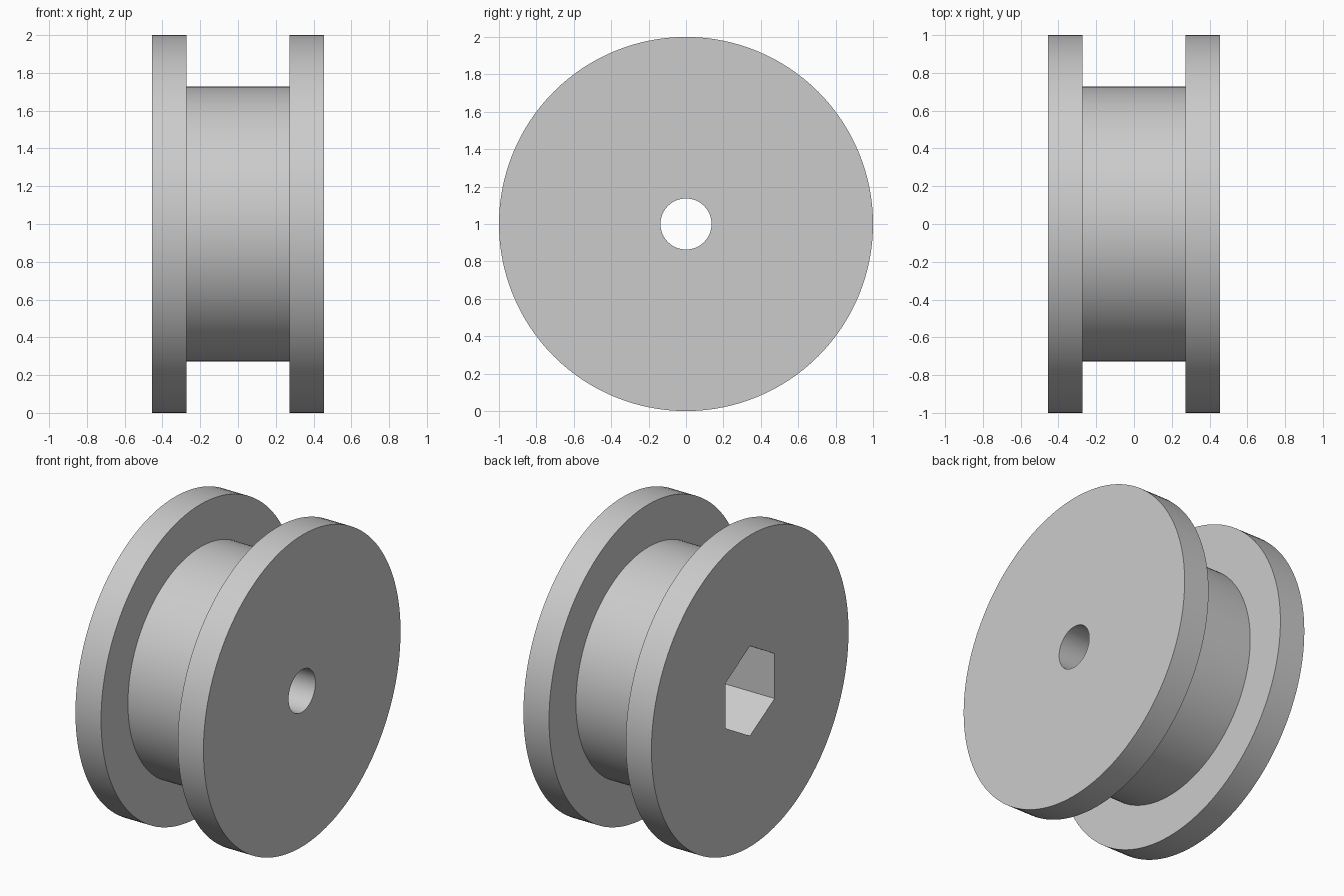
import bpy, bmesh, math
from mathutils import Matrix, Vector

if "Cube" in bpy.data.objects:
    bpy.data.objects.remove(bpy.data.objects["Cube"], do_unlink=True)

# Dimensions
FLANGE_R, CORE_R, BORE_R = 1.0, 0.727, 0.1364
HALF_W, HALF_CORE = 0.4545, 0.2727
HEX_R, HEX_DEPTH = 0.2887, 0.545
SEGMENTS = 128
CENTRE = Vector((0, 0, 1))

grey = bpy.data.materials.new("light grey")
grey.use_nodes = True
colour = (0.6, 0.6, 0.6, 1)
grey.diffuse_color = colour
grey.node_tree.nodes["Principled BSDF"].inputs["Base Color"].default_value = colour


def make_object(name, bm):
    bmesh.ops.recalc_face_normals(bm, faces=bm.faces)
    mesh = bpy.data.meshes.new(name)
    bm.to_mesh(mesh)
    bm.free()
    mesh.materials.append(grey)
    obj = bpy.data.objects.new(name, mesh)
    obj.location = CENTRE
    bpy.context.collection.objects.link(obj)
    return obj


# Flanged wheel with a through bore, turned around the x axis
half = [(HALF_W, BORE_R), (HALF_W, FLANGE_R), (HALF_CORE, FLANGE_R), (HALF_CORE, CORE_R)]
profile = half + [(-x, r) for x, r in reversed(half)]
bm = bmesh.new()
verts = [bm.verts.new((x, 0, r)) for x, r in profile]
edges = [bm.edges.new((v, verts[i - 1])) for i, v in enumerate(verts)]
bmesh.ops.spin(bm, geom=verts + edges, cent=(0, 0, 0), axis=(1, 0, 0),
               angle=math.tau, steps=SEGMENTS, use_duplicate=False)
bmesh.ops.remove_doubles(bm, verts=bm.verts, dist=0.0005)
wheel = make_object("flanged_wheel", bm)

# Hexagonal pocket cutter, points up and down, entering from the -x face
bm = bmesh.new()
bmesh.ops.create_cone(bm, cap_ends=True, segments=6, radius1=HEX_R, radius2=HEX_R,
                      depth=HEX_DEPTH * 2)
top = max(bm.verts, key=lambda v: v.co.y).co
spin = math.pi / 2 - math.atan2(top.y, top.x)
bmesh.ops.transform(bm, verts=bm.verts, matrix=(
    Matrix.Translation((-HALF_W, 0, 0))
    @ Matrix.Rotation(math.pi / 2, 4, "X") @ Matrix.Rotation(math.pi / 2, 4, "Y")
    @ Matrix.Rotation(spin, 4, "Z")))
cutter = make_object("hex_pocket_cutter", bm)
cutter.hide_render = True

# Cut the pocket and discard the cutter
cut = wheel.modifiers.new("hex_pocket", "BOOLEAN")
cut.operation = "DIFFERENCE"
cut.solver = "EXACT"
cut.object = cutter
bpy.context.view_layer.update()
bpy.ops.object.select_all(action="DESELECT")
bpy.context.view_layer.objects.active = wheel
wheel.select_set(True)
bpy.ops.object.modifier_apply(modifier=cut.name)
bpy.data.objects.remove(cutter, do_unlink=True)
bpy.ops.object.shade_smooth_by_angle(angle=math.radians(30))
